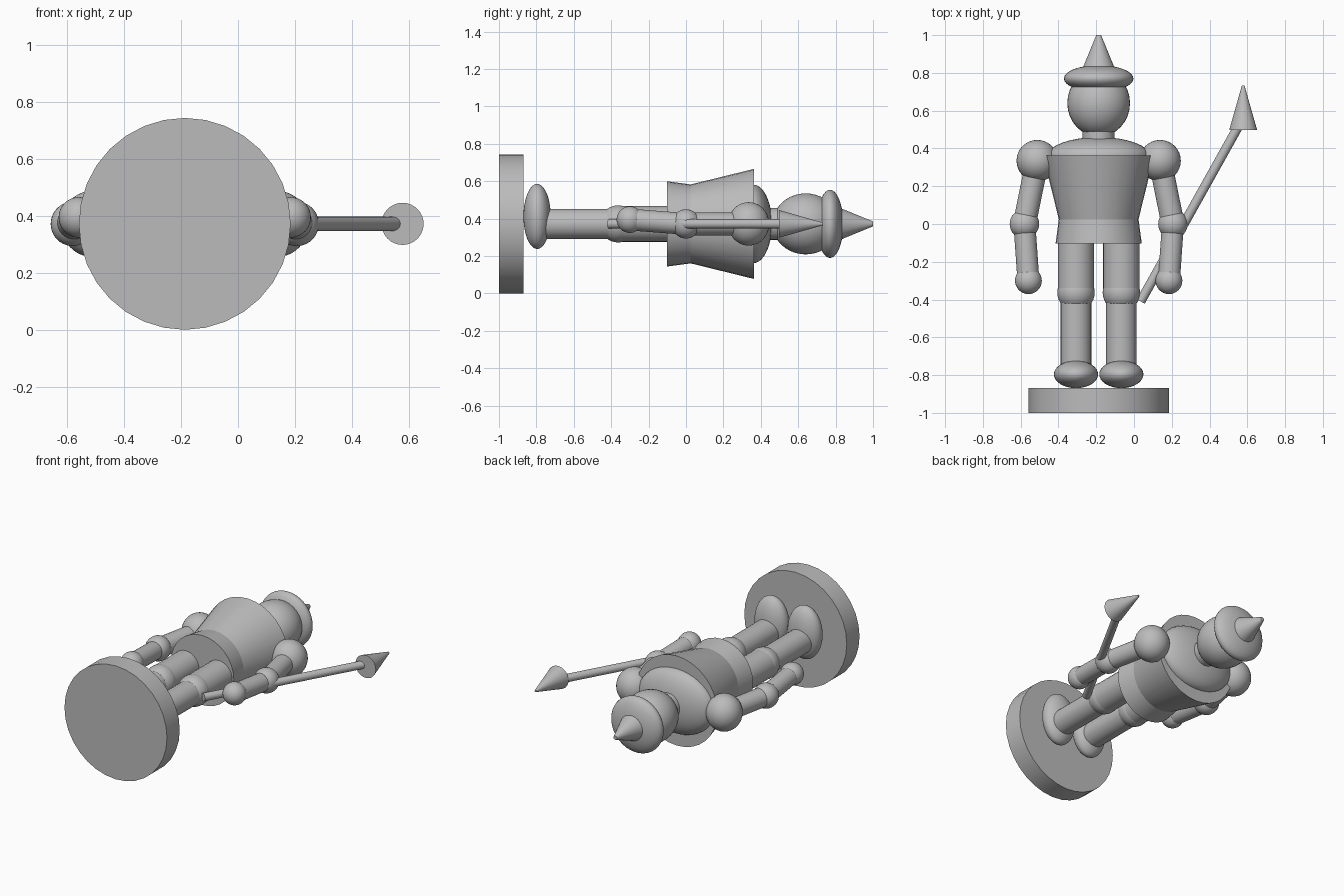
import bpy, math
from mathutils import Vector

if "Cube" in bpy.data.objects:
    bpy.data.objects.remove(bpy.data.objects["Cube"], do_unlink=True)

# Centre line of the lying figure: its body axis runs along y
CX, CZ = -0.187, 0.372
COLOUR = (0.5, 0.5, 0.5, 1)

grey = bpy.data.materials.new("plain grey")
grey.use_nodes = True
grey.diffuse_color = COLOUR
grey.node_tree.nodes["Principled BSDF"].inputs["Base Color"].default_value = COLOUR


def finish(name):
    ob = bpy.context.object
    ob.name = name
    ob.data.materials.append(grey)
    bpy.ops.object.shade_smooth_by_angle(angle=math.radians(35))
    return ob


def point(side, y, lift=0):
    """Point at a sideways offset from the body axis."""
    return Vector((CX + side, y, CZ + lift))


def ball(name, centre, radii):
    bpy.ops.mesh.primitive_uv_sphere_add(segments=32, ring_count=20, location=centre)
    bpy.context.object.scale = radii
    bpy.ops.object.transform_apply(location=False, rotation=False, scale=True)
    return finish(name)


def rod(name, start, end, r1, r2=None):
    """Cylinder or tapered cone between two points."""
    axis = end - start
    bpy.ops.mesh.primitive_cone_add(
        vertices=32, radius1=r1, radius2=r1 if r2 is None else r2,
        depth=axis.length, location=(start + end) / 2,
        rotation=axis.to_track_quat('Z', 'Y').to_euler())
    return finish(name)


# Base disc
rod("base", point(0, -1), point(0, -0.868), 0.372)

# Torso: flared skirt, widening chest and domed shoulders
rod("skirt", point(0, -0.102), point(0, 0.025), 0.228, 0.211)
rod("chest", point(0, 0.025), point(0, 0.363), 0.211, 0.294)
ball("shoulder_dome", point(0, 0.36), (0.272, 0.1, 0.21))

# Head and hat
rod("neck", point(0, 0.42), point(0, 0.52), 0.085)
ball("head", point(0, 0.64), (0.166, 0.178, 0.163))
ball("hat_brim", point(0, 0.77), (0.184, 0.071, 0.182))
rod("hat_spike", point(0, 0.8), point(0, 1), 0.095, 0.013)

# Legs and arms on both sides
for label, s in (("right", -1), ("left", 1)):
    leg = s * 0.12
    ball(label + "_foot", point(leg, -0.796, 0.04), (0.117, 0.073, 0.174))
    rod(label + "_shin", point(leg, -0.8), point(leg, -0.363), 0.081)
    ball(label + "_knee", point(leg, -0.363), (0.099, 0.099, 0.099))
    rod(label + "_thigh", point(leg, -0.363), point(leg, -0.08), 0.096)

    shoulder = point(s * 0.325, 0.335)
    elbow = point(s * 0.393, 0)
    hand = point(s * 0.372, -0.3, 0.023)
    ball(label + "_shoulder", shoulder, (0.11, 0.11, 0.116))
    rod(label + "_upper_arm", shoulder, elbow, 0.061)
    ball(label + "_elbow", elbow, (0.078, 0.078, 0.078))
    rod(label + "_forearm", elbow, hand, 0.058)
    ball(label + "_hand", hand, (0.071, 0.071, 0.071))

# Spear held at a slant, with a straight cone head
rod("spear_shaft", Vector((0.035, -0.41, CZ)), Vector((0.56, 0.53, CZ)), 0.025)
rod("spear_head", Vector((0.578, 0.497, CZ)), Vector((0.578, 0.733, CZ)), 0.074, 0.007)
